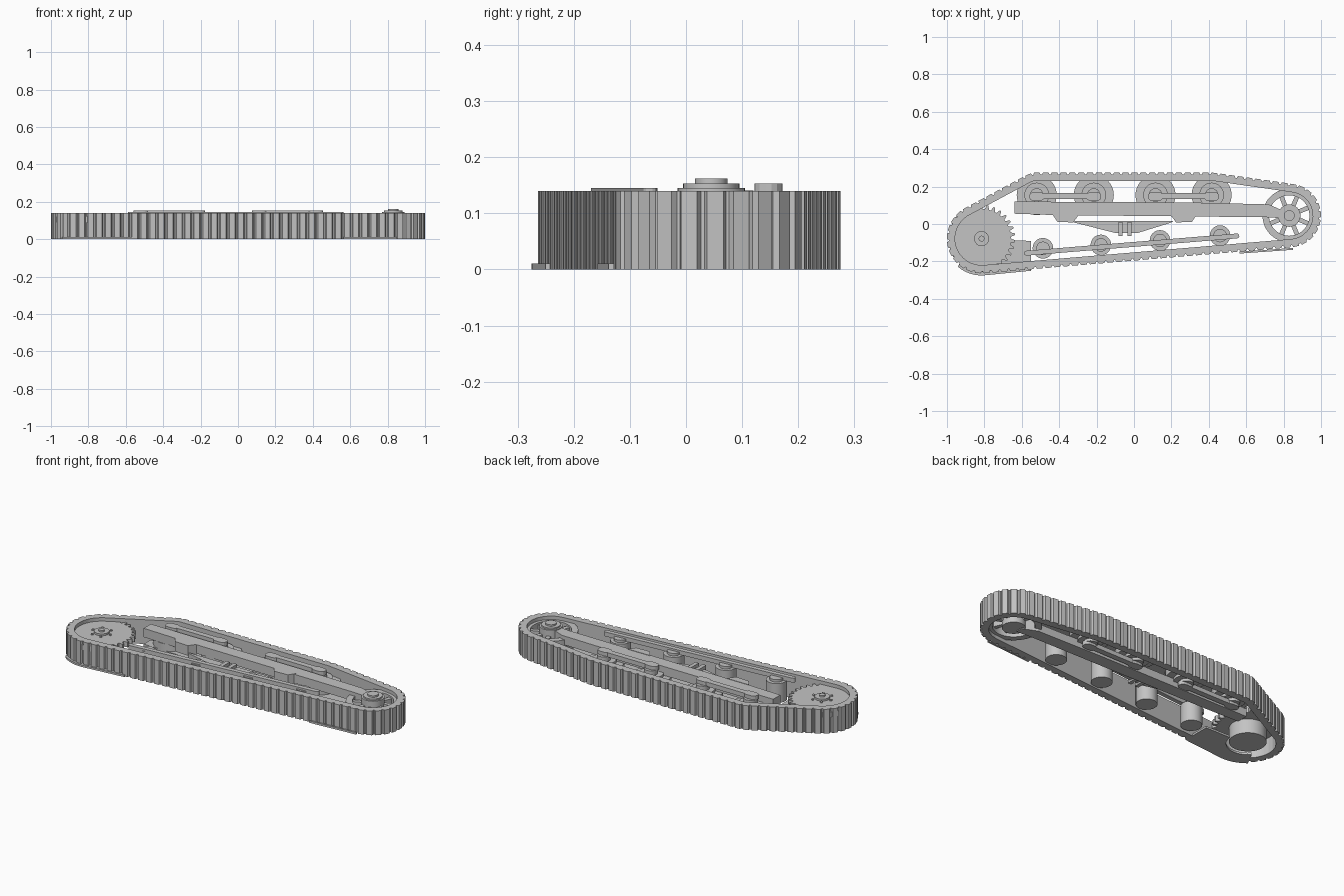
import bpy, bmesh, math
from mathutils import Vector, geometry

cube = bpy.data.objects.get("Cube")
if cube:
    bpy.data.objects.remove(cube)

grey = bpy.data.materials.new("plain_grey")
grey.use_nodes = True
grey.diffuse_color = (0.55, 0.55, 0.55, 1)
grey.node_tree.nodes["Principled BSDF"].inputs["Base Color"].default_value = (0.55, 0.55, 0.55, 1)


def finish(name, bm):
    bmesh.ops.recalc_face_normals(bm, faces=bm.faces)
    me = bpy.data.meshes.new(name)
    bm.to_mesh(me)
    bm.free()
    me.materials.append(grey)
    ob = bpy.data.objects.new(name, me)
    bpy.context.scene.collection.objects.link(ob)
    return ob


def prism(name, outline, z0, z1):
    """Extrude a flat outline upward."""
    bm = bmesh.new()
    bm.faces.new([bm.verts.new((p[0], p[1], z0)) for p in outline])
    ext = bmesh.ops.extrude_face_region(bm, geom=bm.faces[:])
    for v in ext["geom"]:
        if isinstance(v, bmesh.types.BMVert):
            v.co.z = z1
    return finish(name, bm)


def ring(name, outer, inner, z0, z1):
    """Closed band between two loops of equal length."""
    bm = bmesh.new()
    loops = [[bm.verts.new((p[0], p[1], z)) for p in pts]
             for pts, z in ((outer, z0), (outer, z1), (inner, z1), (inner, z0))]
    n = len(outer)
    for a, b in zip(loops, loops[1:] + loops[:1]):
        for i in range(n):
            j = (i + 1) % n
            bm.faces.new((a[i], a[j], b[j], b[i]))
    return finish(name, bm)


def arc(c, r, a0=0, a1=360, n=32):
    full = a1 - a0 == 360
    return [(c[0] + r * math.cos(t), c[1] + r * math.sin(t))
            for t in (math.radians(a0 + (a1 - a0) * i / (n if full else n - 1)) for i in range(n))]


def disc(name, c, r, z0, z1, n=32):
    return prism(name, arc(c, r, n=n), z0, z1)


def strip(name, p, q, width, z0, z1):
    """Straight bar with rounded ends."""
    a = math.degrees(math.atan2(q[1] - p[1], q[0] - p[0]))
    return prism(name, arc(q, width / 2, a - 90, a + 90, 8) + arc(p, width / 2, a + 90, a + 270, 8), z0, z1)


SPROCKET, IDLER = (-0.815, -0.078), (0.83, 0.045)
WHEELS = [(x, 0.155) for x in (-0.52, -0.215, 0.115, 0.415)]
ROLLERS = [(-0.487, -0.13), (-0.177, -0.112), (0.139, -0.088), (0.46, -0.062)]

# Track band: hull around the wheels, resampled into ridged links
cloud = arc(SPROCKET, 0.186, n=96) + arc(IDLER, 0.17, n=96)
for w in (WHEELS[0], WHEELS[-1]):
    cloud += arc(w, 0.12, n=96)
hull = [Vector(cloud[i]) for i in geometry.convex_hull_2d([Vector(p) for p in cloud])]
lengths = [(hull[(i + 1) % len(hull)] - p).length for i, p in enumerate(hull)]
total, links = sum(lengths), 94


def along(s):
    s %= total
    for i, l in enumerate(lengths):
        if s <= l:
            return hull[i].lerp(hull[(i + 1) % len(hull)], s / l)
        s -= l
    return hull[0]


outer, inner = [], []
sign = 1 if sum(a.x * b.y - a.y * b.x for a, b in zip(hull, hull[1:])) > 0 else -1
for k in range(links):
    for f, drop in ((0, 0.011), (0.14, 0.011), (0.26, 0), (0.88, 0)):
        s = (k + f) * total / links
        t = (along(s + 0.012) - along(s - 0.012)).normalized()
        normal = Vector((t.y, -t.x)) * sign
        outer.append(along(s) - normal * drop)
        inner.append(along(s) - normal * 0.044)
ring("track_band", outer, inner, 0, 0.14)

# Drive sprocket with teeth, drum and hub
teeth = []
for k in range(30):
    for f, r in ((0, 0.158), (0.3, 0.158), (0.5, 0.18), (0.75, 0.18)):
        a = 2 * math.pi * (k + f) / 30
        teeth.append((SPROCKET[0] + r * math.cos(a), SPROCKET[1] + r * math.sin(a)))
prism("sprocket", teeth, 0.09, 0.12)
disc("sprocket_drum", SPROCKET, 0.095, 0.01, 0.1)
disc("sprocket_hub", SPROCKET, 0.04, 0.11, 0.131)
disc("sprocket_axle", SPROCKET, 0.016, 0.12, 0.14, 12)
for k, p in enumerate(arc(SPROCKET, 0.055, n=6)):
    disc(f"sprocket_bolt_{k}", p, 0.008, 0.11, 0.126, 6)

# Spoked idler wheel
ring("idler_rim", arc(IDLER, 0.143, n=48), arc(IDLER, 0.108, n=48), 0.02, 0.12)
for k in range(8):
    a = 22.5 + k * 45
    strip(f"idler_spoke_{k}", arc(IDLER, 0.04, a, a + 1, 2)[0], arc(IDLER, 0.115, a, a + 1, 2)[0], 0.024, 0.04, 0.11)
for name, r, top in (("idler_hub", 0.06, 0.145), ("idler_collar", 0.05, 0.153), ("idler_axle", 0.029, 0.162)):
    disc(name, IDLER, r, 0.01, top)

# Road wheels in two pairs, joined by link bars above and below
for i, w in enumerate(WHEELS):
    disc(f"road_wheel_{i}", w, 0.107, 0.05, 0.09, 40)
    disc(f"road_wheel_boss_{i}", w, 0.066, 0.035, 0.105)
    disc(f"road_wheel_hub_{i}", w, 0.036, 0.02, 0.132, 16)
for z0, z1 in ((0.128, 0.153), (0.006, 0.03)):
    for a, b in (WHEELS[:2], WHEELS[2:]):
        strip("link_bar", (a[0], 0.15), (b[0], 0.15), 0.032, z0, z1)
        for w in (a, b):
            strip("link_end", (w[0] - 0.015, 0.147), (w[0] + 0.015, 0.147), 0.05, z0, z1)

# Return rollers and their carrier bar
for i, p in enumerate(ROLLERS):
    disc(f"roller_{i}", p, 0.055, 0.008, 0.12)
    disc(f"roller_cap_{i}", p, 0.036, 0.115, 0.134, 20)
strip("carrier_bar", (-0.575, -0.156), (0.55, -0.064), 0.026, 0.12, 0.145)

# Main beams above and below the wheels, with dropped brackets
for z0, z1 in ((0.09, 0.141), (0.006, 0.05)):
    prism("main_beam", [(-0.64, 0.12), (-0.64, 0.055), (-0.43, 0.048), (0.72, 0.036), (0.8, 0.03),
                        (0.8, 0.07), (0.72, 0.105), (0.3, 0.115)], z0, z1)
for x, side in ((-0.365, 1), (0.265, -1)):
    prism("beam_bracket", [(x - side * 0.07, 0.05), (x - side * 0.045, 0.012),
                           (x + side * 0.04, 0.008), (x + side * 0.07, 0.05)], 0.085, 0.143)

# Leaf spring and its clamps
prism("leaf_spring", [(-0.33, 0.016), (-0.32, 0.008), (-0.1, -0.048), (0.02, -0.048),
                      (0.2, 0.008), (0.21, 0.016)], 0.06, 0.1)
for x in (-0.072, -0.025):
    prism("spring_clamp", [(x - 0.011, -0.065), (x + 0.011, -0.065), (x + 0.011, 0.012), (x - 0.011, 0.012)],
          0.05, 0.118)

# Guard plates along the lower edge
prism("sprocket_guard", [(-0.55, -0.09)] + arc(SPROCKET, 0.11, -5, -140, 14)
      + arc(SPROCKET, 0.197, -130, -85, 10) + [(-0.55, -0.25)], 0, 0.011)
prism("front_guard", [(0.565, -0.158), (0.85, -0.138), (0.85, -0.128), (0.565, -0.148)], 0, 0.011)

# Smooth the round parts only
for ob in bpy.context.scene.objects:
    if ob.type == "MESH" and any(w in ob.name for w in ("roller", "wheel", "drum", "hub", "idler", "axle")):
        bpy.ops.object.select_all(action="DESELECT")
        ob.select_set(True)
        bpy.context.view_layer.objects.active = ob
        bpy.ops.object.shade_smooth_by_angle(angle=math.radians(35))
